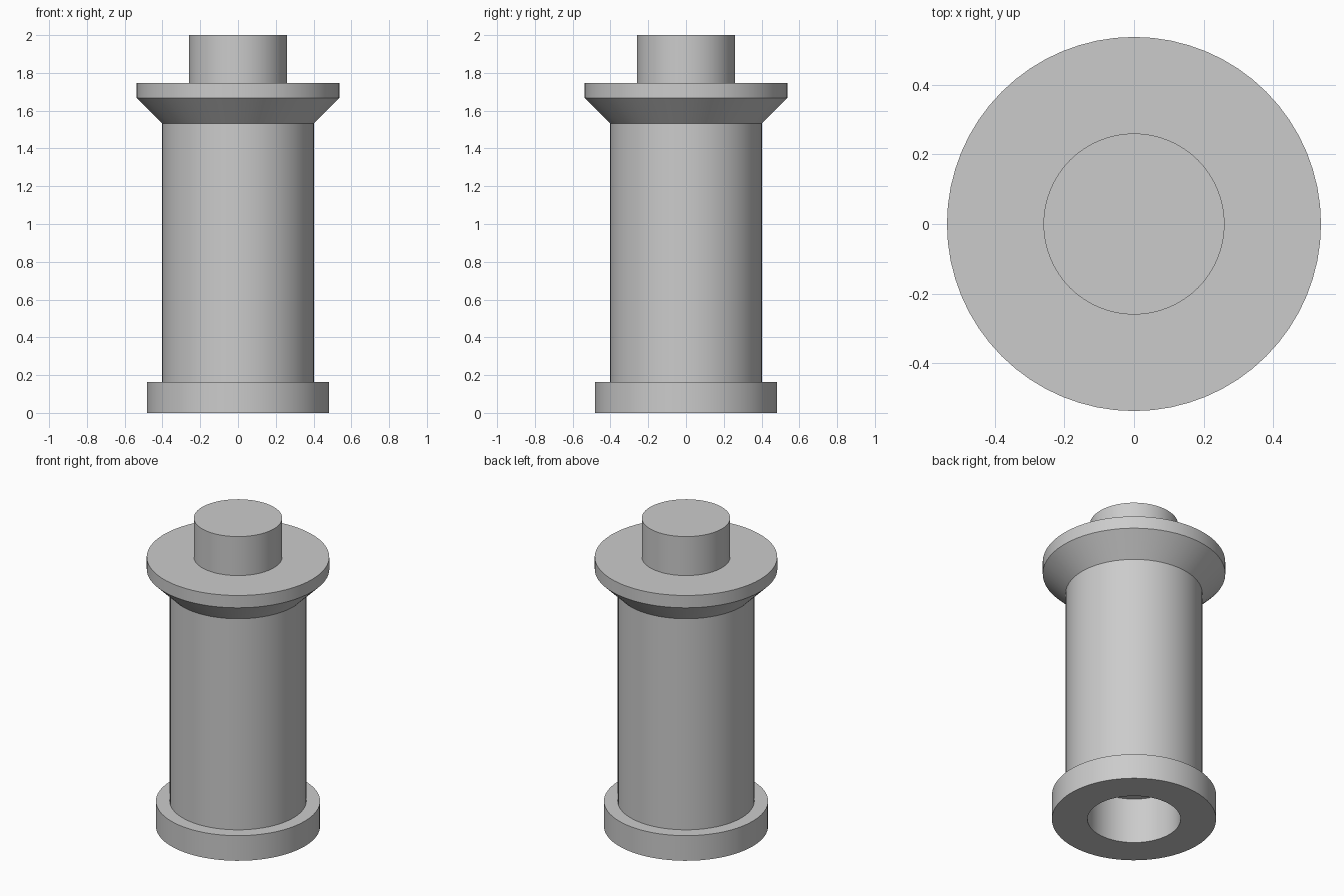
import bpy
import bmesh
from math import radians

SIDES = 64

cube = bpy.data.objects.get("Cube")
if cube:
    bpy.data.objects.remove(cube, do_unlink=True)

# Plain grey material
grey = bpy.data.materials.new("plain_grey")
grey.use_nodes = True
colour = (0.6, 0.6, 0.6, 1)
grey.diffuse_color = colour
grey.node_tree.nodes["Principled BSDF"].inputs["Base Color"].default_value = colour


def lathe(name, profile):
    """Turn a (radius, height) profile, listed from bottom to top, into a closed solid."""
    bm = bmesh.new()
    verts = [bm.verts.new((r, 0, z)) for r, z in profile]
    edges = [bm.edges.new(pair) for pair in zip(verts, verts[1:])]
    bmesh.ops.spin(bm, geom=verts + edges, cent=(0, 0, 0), axis=(0, 0, 1),
                   angle=radians(360), steps=SIDES, use_merge=True)
    bmesh.ops.remove_doubles(bm, verts=bm.verts, dist=1e-5)
    bmesh.ops.holes_fill(bm, edges=[e for e in bm.edges if e.is_boundary], sides=0)
    bmesh.ops.recalc_face_normals(bm, faces=bm.faces)
    mesh = bpy.data.meshes.new(name)
    bm.to_mesh(mesh)
    bm.free()
    mesh.materials.append(grey)
    obj = bpy.data.objects.new(name, mesh)
    bpy.context.collection.objects.link(obj)
    bpy.ops.object.select_all(action="DESELECT")
    obj.select_set(True)
    bpy.context.view_layer.objects.active = obj
    bpy.ops.object.shade_smooth_by_angle(angle=radians(30))
    return obj


# Turned column: socket, foot, shaft, flared collar and top peg
lathe("column", [
    (0.274, 0.295), (0.274, 0),      # blind socket in the underside
    (0.483, 0), (0.483, 0.163),      # foot
    (0.402, 0.163), (0.402, 1.533),  # shaft
    (0.537, 1.667), (0.537, 1.747),  # collar
    (0.26, 1.747), (0.26, 2),        # peg
])
